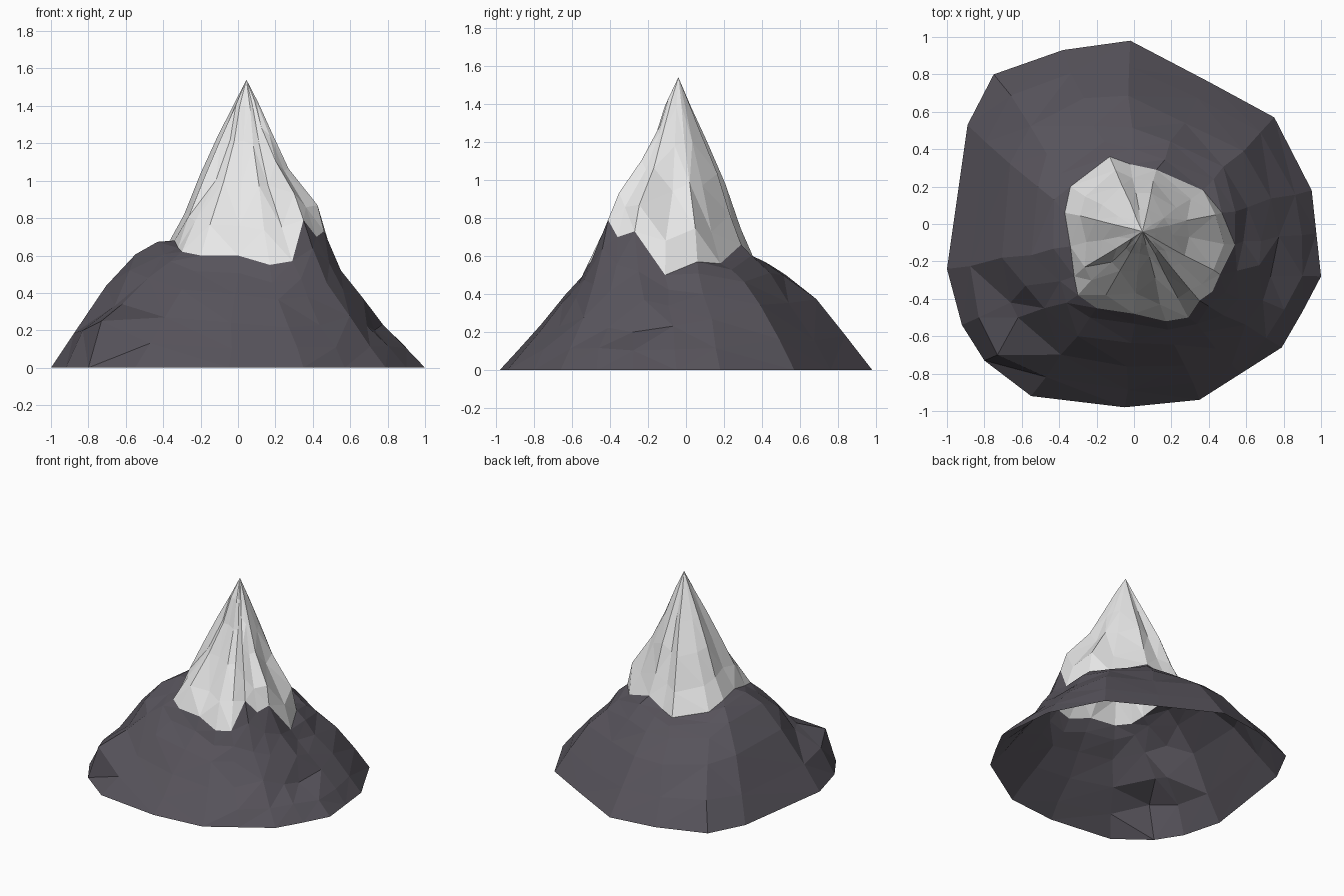
import bpy, bmesh, math, random
from mathutils import Vector

if "Cube" in bpy.data.objects:
    bpy.data.objects.remove(bpy.data.objects["Cube"])

random.seed(4)
APEX = Vector((0.045, -0.04, 1.54))

# One entry per ridge: foot x,y | snow line x,y,z | bulge of the rock slope
RIDGES = [
    (-0.02, 0.98, -0.02, 0.32, 0.60, 0.11), (-0.38, 0.93, -0.13, 0.36, 0.58, 0.11),
    (-0.75, 0.80, -0.34, 0.20, 0.62, 0.11), (-0.89, 0.53, -0.37, 0.06, 0.67, 0.13),
    (-1.00, -0.24, -0.34, -0.12, 0.68, 0.15), (-0.92, -0.54, -0.32, -0.28, 0.64, 0.10),
    (-0.80, -0.73, -0.30, -0.38, 0.62, 0.07), (-0.55, -0.92, -0.20, -0.45, 0.60, 0.01),
    (-0.05, -0.98, 0.00, -0.48, 0.60, -0.04), (0.35, -0.94, 0.17, -0.52, 0.55, -0.03),
    (0.57, -0.80, 0.29, -0.50, 0.57, -0.02), (0.79, -0.66, 0.35, -0.41, 0.79, -0.10),
    (0.90, -0.47, 0.42, -0.36, 0.70, -0.09), (1.00, -0.28, 0.46, -0.27, 0.73, -0.10),
    (0.975, -0.05, 0.54, -0.11, 0.50, 0.00), (0.95, 0.18, 0.47, 0.06, 0.57, 0.01),
    (0.75, 0.57, 0.37, 0.18, 0.56, 0.10), (0.40, 0.76, 0.12, 0.29, 0.66, 0.06),
]
ROCK_STEPS = (0, 0.2, 0.45, 0.7, 0.87, 1)
SNOW_STEPS = (0.18, 0.42, 0.65, 0.85)
BACK = (0, 1, 2, 16, 17)

# Crags that break the even slope: (ridge, step) -> point
CRAGS = {
    (5, 1): (-0.83, -0.50, 0.20), (5, 2): (-0.66, -0.42, 0.33), (5, 3): (-0.58, -0.33, 0.52),
    (6, 1): (-0.73, -0.70, 0.25), (6, 2): (-0.62, -0.50, 0.34), (6, 3): (-0.48, -0.45, 0.48),
    (13, 2): (0.73, -0.28, 0.20), (13, 3): (0.67, -0.22, 0.37), (13, 4): (0.55, -0.25, 0.52),
}


def material(name, rgb):
    m = bpy.data.materials.new(name)
    m.diffuse_color = (*rgb, 1)
    m.use_nodes = True
    m.node_tree.nodes["Principled BSDF"].inputs["Base Color"].default_value = m.diffuse_color
    return m


def jitter(a):
    return Vector([random.uniform(-a, a) for _ in range(3)])


def rock_point(i, k):
    fx, fy, sx, sy, sz, bulge = RIDGES[i]
    t = ROCK_STEPS[k]
    if (i, k) in CRAGS:
        return Vector(CRAGS[i, k])
    p = Vector((fx, fy, 0)).lerp(Vector((sx, sy, sz)), t)
    if 0 < t < 1:
        p.z += bulge * math.sin(math.pi * t ** (1.0 if i in BACK else 1.3))
        p += jitter(0.012)
    return p


def snow_point(i, k):
    # Spread from the axis: hollow in front, bulging shoulder on the right
    if 6 <= i <= 11:
        spread = (0.98, 0.86, 0.78, 0.95)[k]
    elif 12 <= i <= 15:
        spread = (1.10, 0.93, 0.95, 1.0)[k]
    else:
        spread = (0.98, 1.02, 1.03, 1.03)[k]
    spread *= 1.02 if i % 2 else 0.96       # alternate ribs and gullies
    p = Vector(RIDGES[i][2:5]).lerp(APEX, SNOW_STEPS[k])
    p.x = APEX.x + (p.x - APEX.x) * spread
    p.y = APEX.y + (p.y - APEX.y) * spread
    return p + jitter(0.012 * (1 - SNOW_STEPS[k]))


n = len(RIDGES)
bm = bmesh.new()
rings = [[bm.verts.new(rock_point(i, k)) for i in range(n)] for k in range(len(ROCK_STEPS))]
rings += [[bm.verts.new(snow_point(i, k)) for i in range(n)] for k in range(len(SNOW_STEPS))]
peak = bm.verts.new(APEX)

# Open shell: rock below the snow line, snow above it
for k in range(len(rings) - 1):
    lo, hi = rings[k], rings[k + 1]
    for i in range(n):
        j = (i + 1) % n
        f = bm.faces.new((lo[i], lo[j], hi[j], hi[i]))
        f.material_index = int(k >= len(ROCK_STEPS) - 1)
for i in range(n):
    f = bm.faces.new((rings[-1][i], rings[-1][(i + 1) % n], peak))
    f.material_index = 1
bmesh.ops.triangulate(bm, faces=bm.faces[:], quad_method='SHORT_EDGE')
bmesh.ops.recalc_face_normals(bm, faces=bm.faces[:])
if sum(f.normal.z for f in bm.faces) < 0:
    bmesh.ops.reverse_faces(bm, faces=bm.faces[:])

mesh = bpy.data.meshes.new("mountain")
bm.to_mesh(mesh)
bm.free()
mesh.materials.append(material("dark rock", (0.095, 0.087, 0.105)))
mesh.materials.append(material("snow", (0.8, 0.8, 0.8)))
bpy.context.collection.objects.link(bpy.data.objects.new("mountain", mesh))
